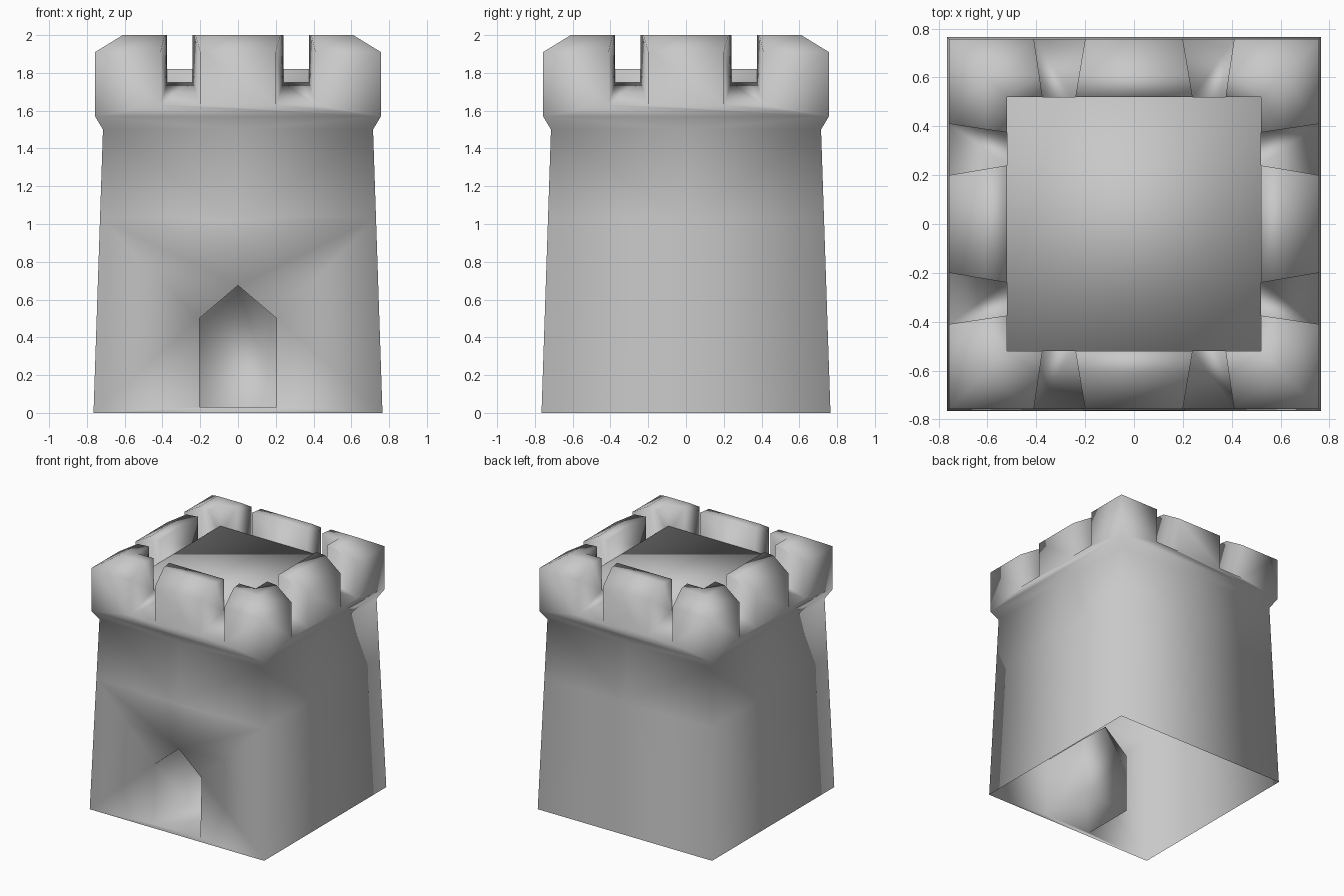
import bpy, bmesh, math
from mathutils import Matrix, Vector

cube = bpy.data.objects.get("Cube")
if cube:
    bpy.data.objects.remove(cube, do_unlink=True)

stone = bpy.data.materials.new("grey stone")
stone.use_nodes = True
grey = (0.58, 0.58, 0.58, 1)
stone.diffuse_color = grey
stone.node_tree.nodes["Principled BSDF"].inputs["Base Color"].default_value = grey

BASE, NECK, CROWN = 0.765, 0.715, 0.757   # half widths of the tower
MID_Z, NECK_Z, CROWN_Z = 1.03, 1.5, 1.57
SILL_Z, EDGE_Z, TOP_Z = 1.63, 1.91, 2.0
RIDGE, INNER = 0.61, 0.52


def finish(bm, name):
    bmesh.ops.remove_doubles(bm, verts=bm.verts[:], dist=0.0005)
    bmesh.ops.recalc_face_normals(bm, faces=bm.faces[:])
    for f in bm.faces:
        f.smooth = True
    mesh = bpy.data.meshes.new(name)
    bm.to_mesh(mesh)
    bm.free()
    mesh.materials.append(stone)
    obj = bpy.data.objects.new(name, mesh)
    bpy.context.collection.objects.link(obj)
    return obj


def wall_d(z):
    return BASE + (NECK - BASE) * z / NECK_Z


def add(bm, points, turn=0, mirror=False):
    """Face from (across, distance out, height) points on one side."""
    rot = Matrix.Rotation(turn * math.pi / 2, 3, 'Z')
    for s in ((1, -1) if mirror else (1,)):
        bm.faces.new([bm.verts.new(rot @ Vector((s * x, -d, z))) for x, d, z in points])


def wall_pt(x, z):
    return (x, wall_d(z), z)


# Tower walls: tapered, open underneath
bm = bmesh.new()
m = wall_d(MID_Z)
for k in range(4):
    if k:
        add(bm, [wall_pt(0, 0), wall_pt(BASE, 0), wall_pt(m, MID_Z), wall_pt(0, MID_Z)], k, True)
    add(bm, [wall_pt(0, MID_Z), wall_pt(m, MID_Z), wall_pt(NECK, NECK_Z), wall_pt(0, NECK_Z)], k, True)
    # flared ledge below the crown
    add(bm, [(-NECK, NECK, NECK_Z), (0, NECK, NECK_Z), (NECK, NECK, NECK_Z),
             (CROWN, CROWN, CROWN_Z), (-CROWN, CROWN, CROWN_Z)], k)

# Pointed doorway in the front wall with its recess
SHOULDER, APEX = wall_pt(0.205, 0.5), wall_pt(0, 0.675)
STEP = wall_pt(0.205, 0.03)
add(bm, [wall_pt(BASE, 0), wall_pt(m, MID_Z), SHOULDER, STEP], 0, True)
add(bm, [wall_pt(m, MID_Z), APEX, SHOULDER], 0, True)
add(bm, [wall_pt(-m, MID_Z), APEX, wall_pt(m, MID_Z), wall_pt(0, MID_Z)])
add(bm, [wall_pt(-BASE, 0), wall_pt(BASE, 0), STEP, wall_pt(-0.205, 0.03)])
door = [wall_pt(-0.205, 0.03), STEP, SHOULDER, APEX, wall_pt(-0.205, 0.5)]
back = [(x, 0.33, z) for x, d, z in door]
for i in range(5):
    j = (i + 1) % 5
    add(bm, [door[i], door[j], back[j], back[i]])
add(bm, back)

# Crown: three merlons and two splayed gaps on each side
for k in range(4):
    add(bm, [(-CROWN, CROWN, CROWN_Z), (CROWN, CROWN, CROWN_Z), (0.41, CROWN, SILL_Z),
             (0.2, CROWN, SILL_Z), (-0.2, CROWN, SILL_Z), (-0.41, CROWN, SILL_Z)], k)
    # each gap side runs from the outer face over the ridge to the inner face
    gap = {}
    for key, out, ridge, inn in (("far", 0.41, 0.388, 0.375), ("near", 0.2, 0.225, 0.24)):
        gap[key] = [(out, CROWN, SILL_Z), (out, CROWN, EDGE_Z), (ridge, RIDGE, TOP_Z),
                    (inn, INNER, TOP_Z), (inn, INNER, 1.75)]
        add(bm, gap[key], k, True)
    f, n = gap["far"], gap["near"]
    add(bm, [f[0], n[0], n[4], f[4]], k, True)
    # corner merlon halves
    corner = [(CROWN, CROWN, CROWN_Z), (CROWN, CROWN, EDGE_Z), (RIDGE, RIDGE, TOP_Z),
              (INNER, INNER, TOP_Z), (INNER, INNER, 1.75)]
    for i in range(4):
        add(bm, [f[i], corner[i], corner[i + 1], f[i + 1]], k, True)
    # middle merlon
    for i in range(4):
        a, b = n[i], n[i + 1]
        add(bm, [a, b, (-b[0],) + b[1:], (-a[0],) + a[1:]], k)
finish(bm, "tower")

# Roof floor slab inside the crown
bm = bmesh.new()
bmesh.ops.create_cube(bm, size=1, matrix=Matrix.Translation((0, 0, 1.71)) @ Matrix.Diagonal((1.042, 1.042, 0.22, 1)))
finish(bm, "roof_floor")
